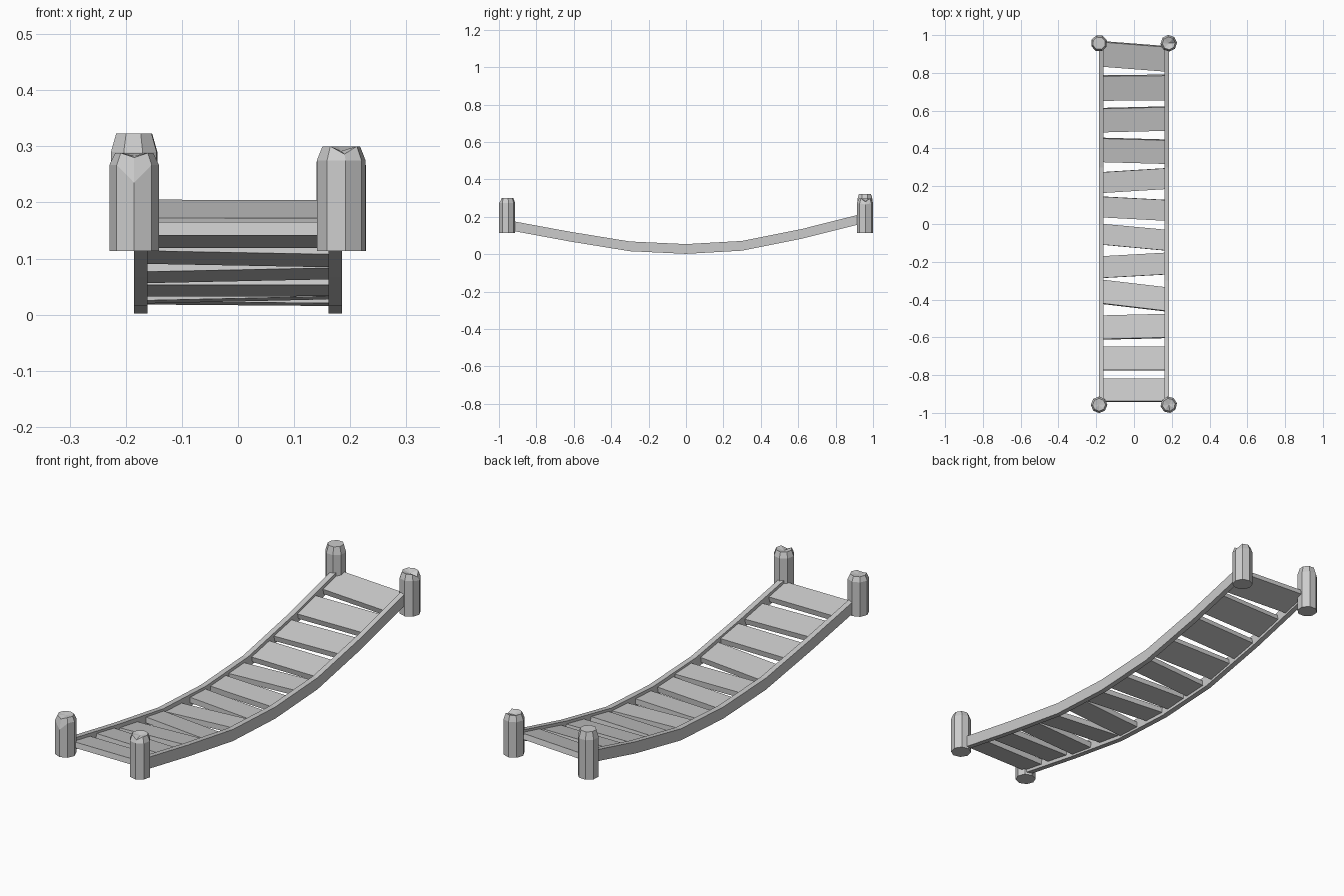
import bpy, bmesh
from math import cos, sin, pi, radians
from mathutils import Vector

cube = bpy.data.objects.get("Cube")
if cube:
    bpy.data.objects.remove(cube, do_unlink=True)

mat = bpy.data.materials.new("weathered grey")
mat.use_nodes = True
GREY = (0.6, 0.6, 0.6, 1)
mat.diffuse_color = GREY
mat.node_tree.nodes["Principled BSDF"].inputs["Base Color"].default_value = GREY


def finish(name, bm):
    bmesh.ops.recalc_face_normals(bm, faces=bm.faces)
    mesh = bpy.data.meshes.new(name)
    bm.to_mesh(mesh)
    bm.free()
    mesh.materials.append(mat)
    obj = bpy.data.objects.new(name, mesh)
    bpy.context.collection.objects.link(obj)


def loft(bm, rings):
    """Skin equal vertex rings with quads."""
    n = len(rings[0])
    for a, b in zip(rings, rings[1:]):
        for i in range(n):
            j = (i + 1) % n
            bm.faces.new((a[i], a[j], b[j], b[i]))


# Sagging centre line of the bridge: (y, z)
SAG = [(-0.95, 0.155), (-0.62, 0.094), (-0.3, 0.042), (0, 0.028),
       (0.3, 0.045), (0.62, 0.109), (0.95, 0.192)]


def sag(y):
    for (y0, z0), (y1, z1) in zip(SAG, SAG[1:]):
        if y <= y1 or y1 == SAG[-1][0]:
            return z0 + (z1 - z0) * (y - y0) / (y1 - y0)


# Side rails
for side, label in ((1, "left"), (-1, "right")):
    bm = bmesh.new()
    rings = []
    for y, z in SAG:
        rings.append([bm.verts.new((side * 0.173 + dx, y, z + dz))
                      for dx, dz in ((-0.012, -0.026), (0.012, -0.026),
                                     (0.012, 0.026), (-0.012, 0.026))])
    loft(bm, rings)
    bm.faces.new(rings[0])
    bm.faces.new(rings[-1])
    finish(label + "_rail", bm)

# Planks: centre y on each side, depth, side-to-side roll
PLANKS = [(0.90, 0.875, 0.13, 0.003), (0.72, 0.723, 0.13, 0),
          (0.55, 0.558, 0.125, 0), (0.392, 0.383, 0.125, 0.002),
          (0.22, 0.24, 0.11, 0), (0.09, 0.073, 0.11, 0),
          (-0.055, -0.085, 0.11, -0.002), (-0.228, -0.21, 0.115, 0.004),
          (-0.36, -0.398, 0.125, -0.003), (-0.548, -0.54, 0.125, 0.004),
          (-0.712, -0.712, 0.125, -0.003), (-0.88, -0.88, 0.12, 0)]
for k, (y_right, y_left, depth, roll) in enumerate(PLANKS):
    bm = bmesh.new()
    mid = (y_right + y_left) / 2
    slope = (sag(mid + 0.05) - sag(mid - 0.05)) / 0.1
    ends = []
    for side, yc in ((-1, y_right), (1, y_left)):
        ring = []
        for f, t in ((-1, -1), (1, -1), (1, 1), (-1, 1)):
            z = sag(mid) + slope * (yc - mid + f * depth / 2) + side * roll
            ring.append(bm.verts.new((side * 0.162, yc + f * depth / 2 - t * 0.012 * slope,
                                      z + t * 0.012)))
        ends.append(ring)
    loft(bm, ends)
    bm.faces.new(ends[0])
    bm.faces.new(ends[1])
    finish("plank_%d" % (k + 1), bm)


# Corner posts: tapered octagons with chipped tops
def post(name, x, y, shoulder, top, turn, chip, shoulder_drop, top_drop):
    bm = bmesh.new()
    rings = []
    for r, z, drop in ((0.044, 0.113, 0), (0.044, shoulder, shoulder_drop),
                       (0.034, top, top_drop)):
        rings.append([bm.verts.new((x + r * cos(i * pi / 4 + turn),
                                    y + r * sin(i * pi / 4 + turn),
                                    z - (drop if i == chip else 0)))
                      for i in range(8)])
    loft(bm, rings)
    bm.faces.new(rings[0])
    centre = bm.verts.new((x, y, top - top_drop * 0.6))
    for i in range(8):
        bm.faces.new((rings[2][i], rings[2][(i + 1) % 8], centre))
    finish(name, bm)


post("front_right_post", -0.185, -0.957, 0.267, 0.288, 0, 6, 0.032, 0.008)
post("front_left_post", 0.184, -0.957, 0.275, 0.30, radians(10), 6, 0, 0.014)
post("back_right_post", -0.185, 0.957, 0.29, 0.323, radians(20), 3, 0, 0)
post("back_left_post", 0.184, 0.957, 0.272, 0.298, radians(5), 0, 0.006, 0.018)
